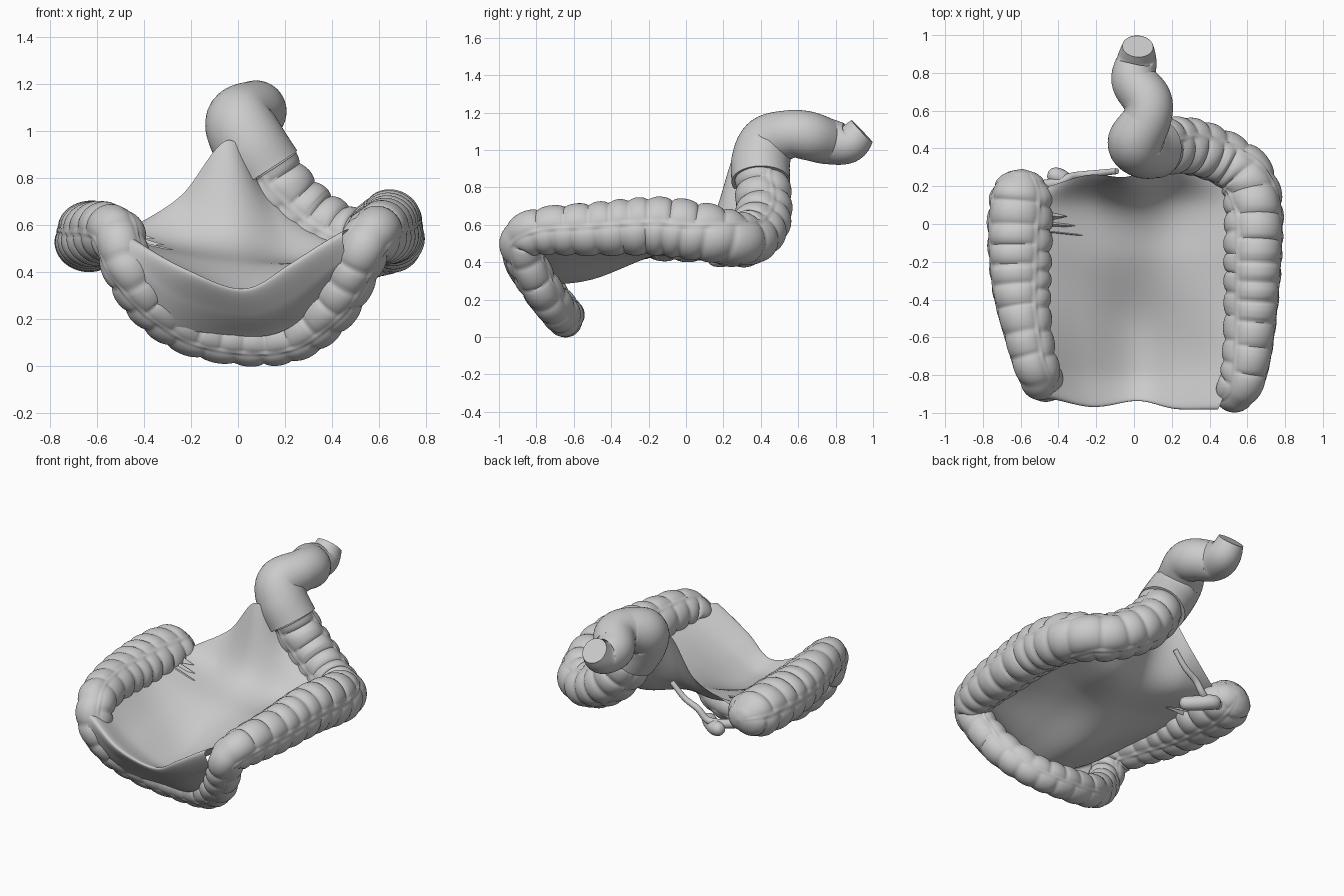
import bpy, math
from mathutils import Vector

if "Cube" in bpy.data.objects:
    bpy.data.objects.remove(bpy.data.objects["Cube"])


def catmull(p, t):
    # Catmull-Rom evaluation of a list of vectors, t in 0..len-1
    i = min(int(t), len(p) - 2)
    f = t - i
    b, c = p[i], p[i + 1]
    a = p[i - 1] if i > 0 else b * 2 - c
    d = p[i + 2] if i + 2 < len(p) else c * 2 - b
    return 0.5 * (2 * b + (c - a) * f + (2 * a - 5 * b + 4 * c - d) * f * f + (3 * b - a - 3 * c + d) * f ** 3)


def resample(pts, step):
    # evenly spaced samples (x, y, z, radius) along a smooth path
    p = [Vector(q) for q in pts]
    n = (len(p) - 1) * 60
    fine = [catmull(p, k / 60) for k in range(n + 1)]
    out, acc = [fine[0]], 0
    for a, b in zip(fine, fine[1:]):
        acc += (b.xyz - a.xyz).length
        if acc >= step:
            out.append(b)
            acc -= step
    out.append(fine[-1])
    return out


def add_mesh(name, verts, faces, angle=60):
    me = bpy.data.meshes.new(name)
    me.from_pydata(verts, [], faces)
    ob = bpy.data.objects.new(name, me)
    bpy.context.collection.objects.link(ob)
    bpy.ops.object.select_all(action='DESELECT')
    ob.select_set(True)
    bpy.context.view_layer.objects.active = ob
    bpy.ops.object.shade_smooth_by_angle(angle=math.radians(angle))
    return ob


def tube(name, pts, step, sides, shape=None, ref=None, domes=(False, False)):
    # sweep a circle; frame follows a fixed reference or is carried along the path
    s = resample(pts, step)
    total = (len(s) - 1) * step
    up = Vector((0, 0, 1))
    verts, faces = [], []
    for i, q in enumerate(s):
        t = (s[min(i + 1, len(s) - 1)].xyz - s[max(i - 1, 0)].xyz).normalized()
        up = Vector(ref) if ref else up
        up = (up - t * up.dot(t)).normalized()
        side = t.cross(up)
        d, r = i * step, q.w
        for on, dist in zip(domes, (d, total - d)):
            if on and dist < r:
                r *= math.sqrt(max(0.002, 1 - (1 - dist / r) ** 2))
        for k in range(sides):
            a = 2 * math.pi * k / sides
            m = shape(d, a) if shape else 1
            verts.append(q.xyz + (up * math.cos(a) + side * math.sin(a)) * r * m)
    for i in range(len(s) - 1):
        for k in range(sides):
            j = (k + 1) % sides
            faces.append((i * sides + k, i * sides + j, (i + 1) * sides + j, (i + 1) * sides + k))
    faces.append(tuple(range(sides))[::-1])
    faces.append(tuple((len(s) - 1) * sides + k for k in range(sides)))
    return add_mesh(name, verts, faces)


BAND = math.radians(80)


def haustra(d, a):
    # three rows of pouches divided by three raised muscle bands
    u = ((a - BAND) / (2 * math.pi / 3)) % 3
    row, f = int(u), u % 1
    # the ascending part is wider than tall
    flat = 1 - 0.08 * math.cos(2 * a) * max(0, min(1, (0.9 - d) / 0.3))
    if min(f, 1 - f) < 0.035:
        return 0.92 * flat
    pouch = abs(math.sin(math.pi * (d / 0.115 + 0.3 * row + 0.15 * math.sin(d * 9 + row)))) ** 0.5
    arch = math.sin(math.pi * f) ** 0.4
    return (0.82 + arch * (0.05 + 0.15 * pouch)) * flat


# pouched large bowel: caecum, ascending, transverse, descending, sigmoid
tube("colon", [
    (-.59, .29, .55, .15), (-.60, .15, .545, .16), (-.61, -.05, .55, .165), (-.60, -.35, .56, .15),
    (-.56, -.6, .57, .132), (-.51, -.78, .55, .12), (-.47, -.83, .42, .11), (-.37, -.77, .27, .11),
    (-.2, -.68, .15, .105), (.05, -.645, .105, .105), (.25, -.68, .13, .105), (.4, -.77, .25, .11),
    (.49, -.85, .40, .11), (.545, -.88, .52, .115), (.59, -.77, .565, .13), (.62, -.5, .575, .145),
    (.635, -.15, .59, .16), (.635, .10, .555, .16), (.585, .26, .52, .152), (.46, .35, .53, .15),
    (.30, .405, .62, .155), (.19, .41, .73, .155), (.125, .405, .83, .15)],
    0.01, 84, haustra, ref=(0, -.7, .7), domes=(True, False))

# smooth rectum with a tilted cut end
tube("rectum", [
    (.12, .40, .83, .157), (.05, .40, .94, .157), (.01, .44, 1.04, .148), (.07, .56, 1.085, .128),
    (.07, .655, 1.075, .13), (.002, .76, 1.045, .122), (.015, .87, 1.035, .105), (.02, .94, 1.10, .082)],
    0.012, 48)

# small bowel stump and appendix beside the caecum
tube("ileum", [(-.5, .2, .47, .03), (-.40, .22, .45, .028), (-.33, .25, .47, .022), (-.27, .26, .53, .02),
               (-.18, .27, .58, .018), (-.09, .28, .67, .016)], 0.01, 16, domes=(False, True))
tube("appendix", [(-.46, .25, .44, .04), (-.40, .25, .43, .046), (-.32, .19, .42, .046), (-.25, .13, .42, .04)],
     0.008, 20, domes=(True, True))

# peritoneal sheet: hangs on the transverse colon, folds over the rim and runs back to a peak
rows = [
    [(-.47, -.92, .40), (-.29, -.815, .18), (.0, -.75, .125), (.22, -.785, .165), (.42, -.87, .35)],
    [(-.46, -.93, .47), (-.26, -.90, .30), (.02, -.86, .22), (.23, -.905, .29), (.45, -.95, .46)],
    [(-.47, -.90, .56), (-.22, -.965, .41), (.02, -.935, .33), (.22, -.975, .43), (.45, -.97, .57)],
    [(-.50, -.75, .57), (-.24, -.78, .38), (.01, -.78, .28), (.24, -.78, .38), (.54, -.75, .56)],
    [(-.53, -.50, .55), (-.26, -.50, .41), (.0, -.50, .31), (.26, -.50, .40), (.58, -.50, .53)],
    [(-.56, -.20, .54), (-.28, -.20, .47), (.0, -.20, .42), (.27, -.20, .45), (.60, -.20, .53)],
    [(-.54, .05, .55), (-.27, .10, .54), (-.02, .10, .56), (.24, .12, .47), (.60, .12, .52)],
    [(-.45, .20, .59), (-.24, .26, .73), (-.04, .25, .955), (.12, .31, .74), (.42, .34, .50)]]
NU, NV = 56, 84
cols = [[Vector(p) for p in r] for r in rows]
verts, faces = [], []
for j in range(NV + 1):
    v = j / NV * (len(rows) - 1)
    line = [catmull([r[c] for r in cols], v) for c in range(5)]
    for i in range(NU + 1):
        p = catmull(line, i / NU * 4)
        # shallow drapery folds
        p.z += 0.008 * math.sin(9 * p.x + 5 * p.y) * math.sin(7 * p.y - 3 * p.x)
        verts.append(p)
w = NU + 1
for j in range(NV):
    for i in range(NU):
        faces.append((j * w + i, j * w + i + 1, (j + 1) * w + i + 1, (j + 1) * w + i))
add_mesh("mesentery", verts, faces, 180)

# fan of tight creases where the sheet gathers by the caecum
verts, faces = [], []
for tip in [(-.27, -.06, .495), (-.31, -.01, .515), (-.35, .04, .54)]:
    t, n = Vector(tip), len(verts)
    root = Vector((-.48, t.y * .8 + .01, t.z + .02))
    verts += [root + Vector((0, -.03, -.02)), root + Vector((0, 0, .03)), root + Vector((0, .03, -.02)), t]
    faces += [(n, n + 1, n + 3), (n + 1, n + 2, n + 3)]
add_mesh("gathered_folds", verts, faces, 30)
